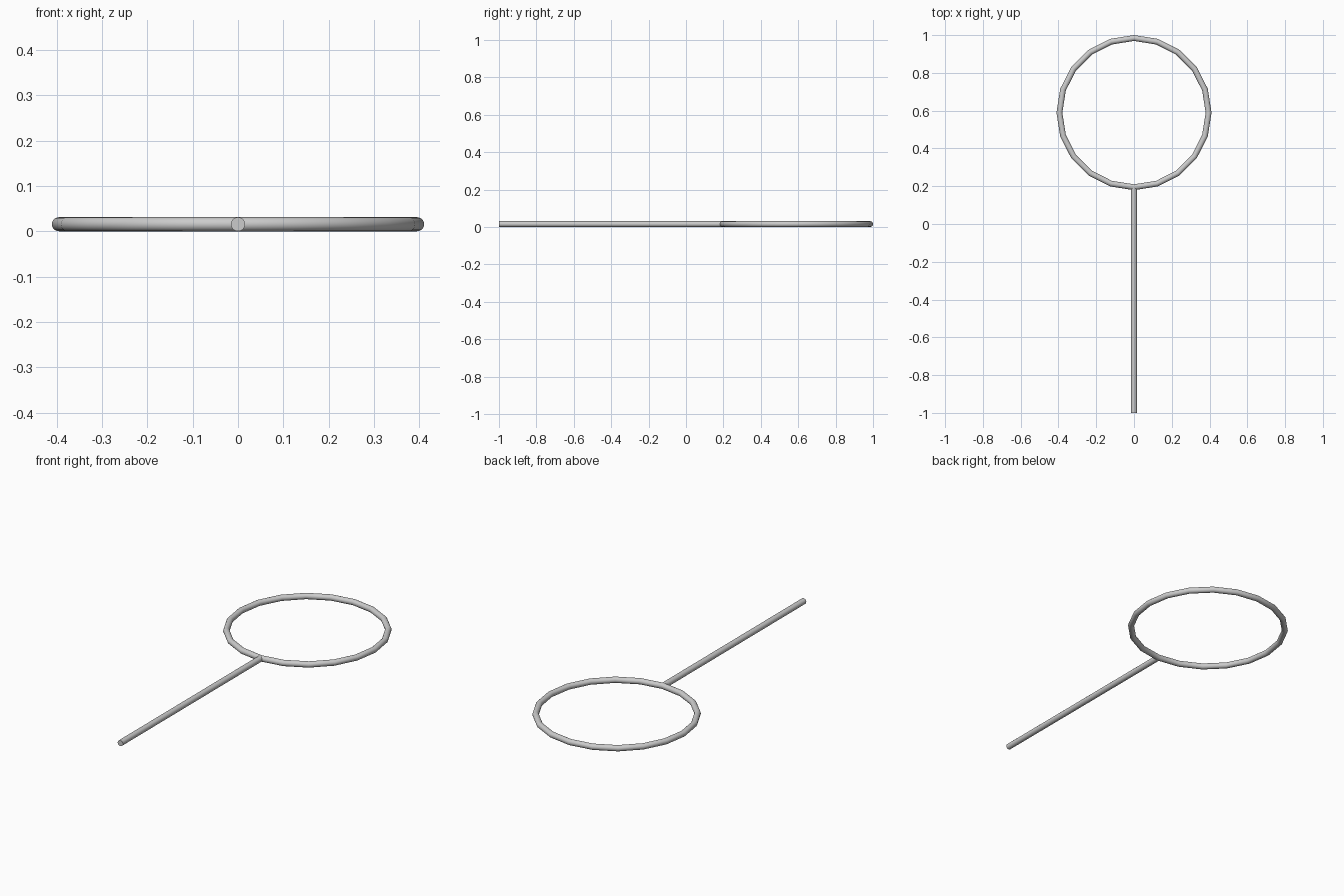
import bpy
from math import radians

if "Cube" in bpy.data.objects:
    bpy.data.objects.remove(bpy.data.objects["Cube"])

R = 0.0155          # rod radius
MAJOR = 0.395       # ring centreline radius
CY = 1 - MAJOR - R  # ring centre in y


def finish(name):
    ob = bpy.context.object
    ob.name = name
    bpy.ops.object.shade_smooth_by_angle(angle=radians(30))


# Hoop: 20 straight segments of round rod
bpy.ops.mesh.primitive_torus_add(major_segments=20, minor_segments=20,
                                 major_radius=MAJOR, minor_radius=R,
                                 location=(0, CY, R))
finish("hoop")

# Handle: straight rod running from the hoop to the front
end = CY - MAJOR
bpy.ops.mesh.primitive_cylinder_add(vertices=20, radius=R, depth=end + 1,
                                    location=(0, (end - 1) / 2, R),
                                    rotation=(radians(90), 0, 0))
finish("handle")
